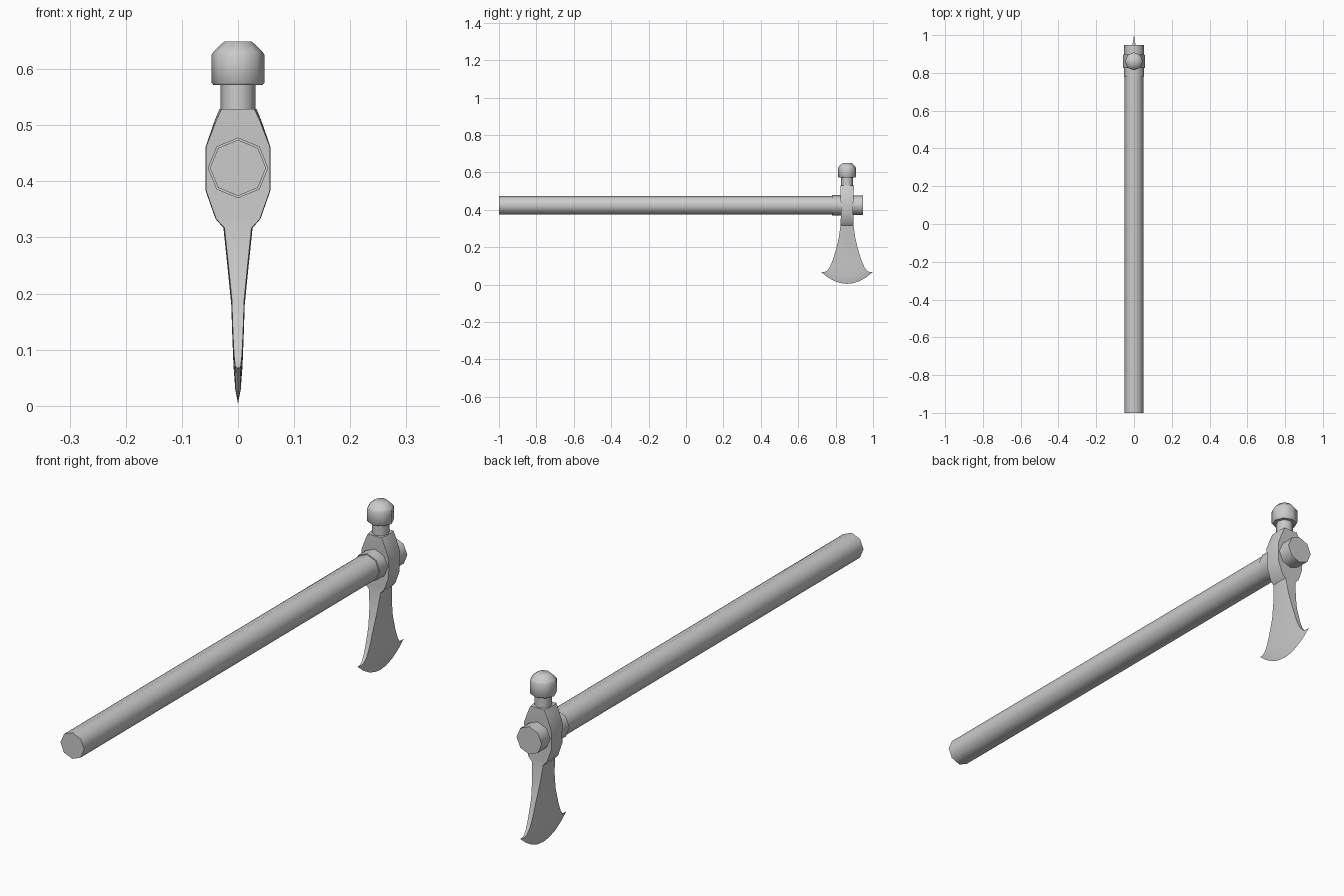
import bpy
import bmesh
from math import cos, sin, pi, radians

if "Cube" in bpy.data.objects:
    bpy.data.objects.remove(bpy.data.objects["Cube"])

HEAD_Y = 0.861   # centre line of the head
HANDLE_Z = 0.424


def finish(name, bm, angle):
    bmesh.ops.remove_doubles(bm, verts=bm.verts, dist=1e-5)
    bmesh.ops.recalc_face_normals(bm, faces=bm.faces)
    mesh = bpy.data.meshes.new(name)
    bm.to_mesh(mesh)
    bm.free()
    obj = bpy.data.objects.new(name, mesh)
    bpy.context.collection.objects.link(obj)
    bpy.ops.object.select_all(action='DESELECT')
    obj.select_set(True)
    bpy.context.view_layer.objects.active = obj
    bpy.ops.object.shade_smooth_by_angle(angle=radians(angle))
    return obj


def loft(name, rings, angle):
    """Skin a list of equally long point rings and cap both ends."""
    bm = bmesh.new()
    loops = [[bm.verts.new(p) for p in ring] for ring in rings]
    n = len(loops[0])
    for a, b in zip(loops, loops[1:]):
        for i in range(n):
            j = (i + 1) % n
            bm.faces.new((a[i], a[j], b[j], b[i]))
    bm.faces.new(loops[0])
    bm.faces.new(loops[-1])
    return finish(name, bm, angle)


def octagon(r):
    return [(r * cos(i * pi / 4), r * sin(i * pi / 4)) for i in range(8)]


def along_y(name, profile):
    return loft(name, [[(x, y, HANDLE_Z + z) for x, z in octagon(r)]
                       for r, y in profile], 50)


def along_z(name, profile):
    return loft(name, [[(x, HEAD_Y + y, z) for x, y in octagon(r)]
                       for r, z in profile], 50)


# Octagonal shaft with a collar below the head and a flared end above it
along_y("handle", [(0.050, -1.0), (0.050, 0.80)])
along_y("collar", [(0.054, 0.78), (0.054, 0.84)])
along_y("handle_end", [(0.051, 0.83), (0.053, 0.947)])

# Poll: neck and bowl
along_z("neck", [(0.031, 0.52), (0.031, 0.58)])
along_z("bowl", [(0.044, 0.572), (0.0475, 0.576), (0.0475, 0.625),
                 (0.043, 0.632), (0.025, 0.649)])


# Axe head: each row is (centre z, tip z, half depth y, half thickness x, tip thickness)
ROWS = [
    (0.529, 0.529, 0.036, 0.033, 0.029),
    (0.510, 0.510, 0.036, 0.041, 0.038),
    (0.461, 0.461, 0.035, 0.058, 0.057),
    (0.424, 0.424, 0.032, 0.058, 0.057),
    (0.384, 0.384, 0.033, 0.058, 0.057),
    (0.333, 0.333, 0.034, 0.040, 0.039),
    (0.317, 0.317, 0.035, 0.026, 0.024),
    (0.250, 0.250, 0.044, 0.019, 0.017),
    (0.180, 0.190, 0.058, 0.012, 0.011),
    (0.120, 0.130, 0.077, 0.010, 0.009),
    (0.070, 0.090, 0.094, 0.008, 0.007),
    (0.045, 0.072, 0.109, 0.006, 0.005),
    (0.030, 0.067, 0.121, 0.005, 0.003),
]
STEPS = [i / 4 - 1 for i in range(9)]


def row_side(z, tip_z, w, hx, tip_hx, sign):
    return [(sign * (hx + (tip_hx - hx) * t * t), HEAD_Y + w * t,
             z + (tip_z - z) * t * t) for t in STEPS]


def row_ring(row):
    return row_side(*row, 1) + row_side(*row, -1)[::-1]


# Skin the rows, then close both cheeks onto one sharp cutting edge
bm = bmesh.new()
loops = [[bm.verts.new(p) for p in row_ring(r)] for r in ROWS]
edge = [bm.verts.new(p) for p in row_side(0.004, 0.068, 0.139, 0, 0, 1)]
n = len(loops[0])
for a, b in zip(loops, loops[1:]):
    for i in range(n):
        j = (i + 1) % n
        bm.faces.new((a[i], a[j], b[j], b[i]))
last, m = loops[-1], len(STEPS)
for i in range(m - 1):
    bm.faces.new((last[i], last[i + 1], edge[i + 1], edge[i]))
    bm.faces.new((last[n - 1 - i], last[n - 2 - i], edge[i + 1], edge[i]))
for i in (0, m - 1):
    bm.faces.new((last[i], last[n - 1 - i], edge[i]))
bm.faces.new(loops[0])
finish("axe_head", bm, 30)
